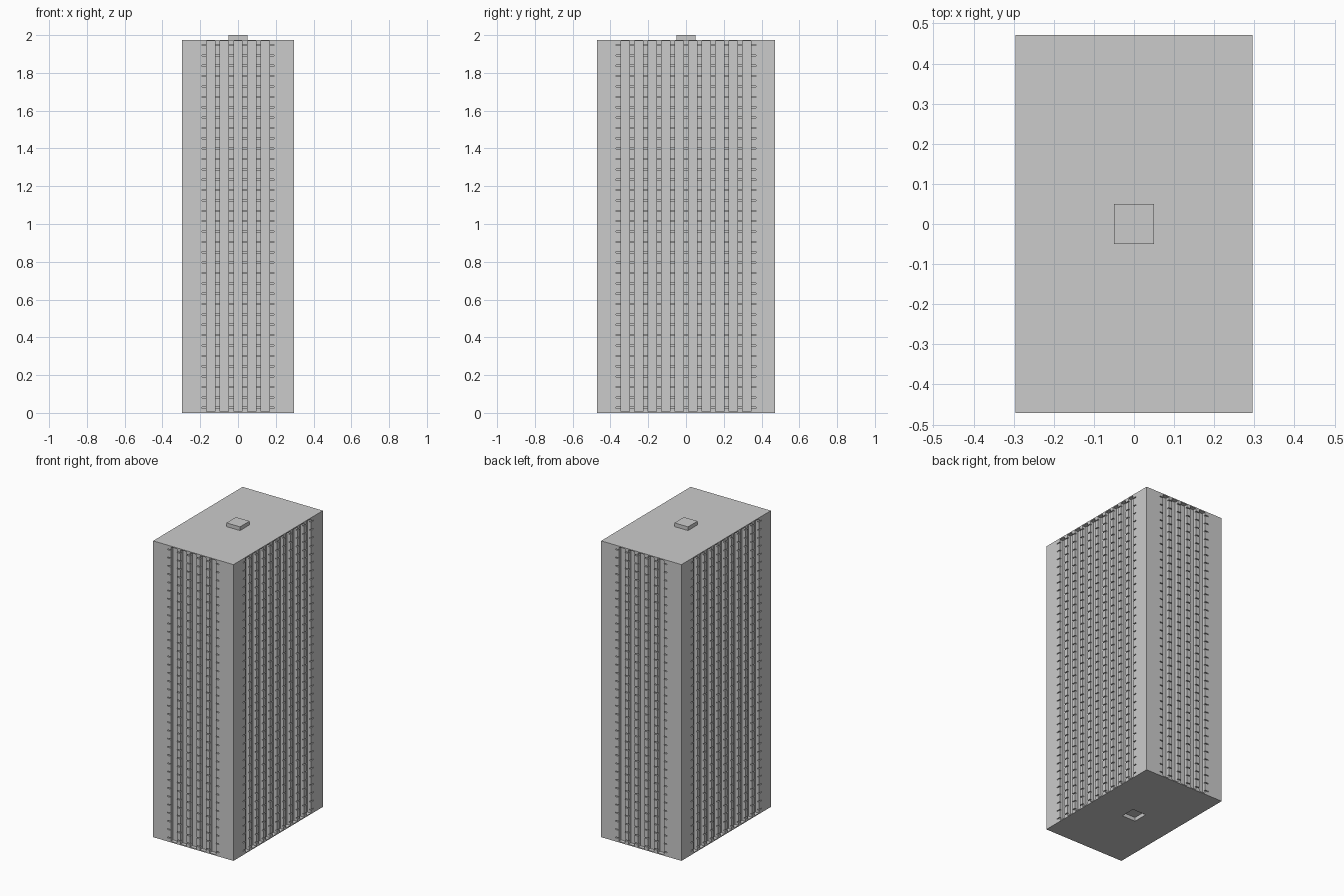
import bpy
import bmesh
from mathutils import Matrix, Vector

cube = bpy.data.objects.get("Cube")
if cube:
    bpy.data.objects.remove(cube, do_unlink=True)

HALF_X, HALF_Y, ROOF = 0.296, 0.471, 1.975
PITCH, GROOVE_W, GROOVE_D = 0.0717, 0.045, 0.025
SLIT_H, SLIT_D, FLOORS = 0.006, 0.01, 36
BLOCK = 0.1

concrete = bpy.data.materials.new("concrete grey")
concrete.use_nodes = True
concrete.diffuse_color = (0.6, 0.6, 0.6, 1)
concrete.node_tree.nodes["Principled BSDF"].inputs["Base Color"].default_value = (0.6, 0.6, 0.6, 1)


def make_boxes(name, boxes):
    """One object made of axis-aligned boxes given as (centre, size)."""
    bm = bmesh.new()
    for centre, size in boxes:
        matrix = Matrix.Translation(centre) @ Matrix.Diagonal((*size, 1))
        bmesh.ops.create_cube(bm, size=1, matrix=matrix)
    mesh = bpy.data.meshes.new(name)
    bm.to_mesh(mesh)
    bm.free()
    mesh.materials.append(concrete)
    obj = bpy.data.objects.new(name, mesh)
    bpy.context.collection.objects.link(obj)
    return obj


def cut(target, cutter):
    """Subtract the cutter, keep the result and drop the cutter."""
    mod = target.modifiers.new("cut", 'BOOLEAN')
    mod.operation = 'DIFFERENCE'
    mod.solver = 'EXACT'
    mod.object = cutter
    depsgraph = bpy.context.evaluated_depsgraph_get()
    result = bpy.data.meshes.new_from_object(target.evaluated_get(depsgraph))
    target.modifiers.clear()
    target.data = result
    bpy.data.objects.remove(cutter, do_unlink=True)


def on_walls(along, width, depth, z, height, short_wall):
    """A pair of cutter boxes centred on two opposite wall planes."""
    for side in (-1, 1):
        if short_wall:
            yield Vector((along, side * HALF_Y, z)), (width, 2 * depth, height)
        else:
            yield Vector((side * HALF_X, along, z)), (2 * depth, width, height)


# Tower block
tower = make_boxes("tower", [((0, 0, ROOF / 2), (2 * HALF_X, 2 * HALF_Y, ROOF))])

# Vertical window grooves, and thin floor slits across each group of grooves
grooves, slits = [], []
for short_wall, count in ((True, 5), (False, 10)):
    for i in range(count):
        along = (i - (count - 1) / 2) * PITCH
        grooves += on_walls(along, GROOVE_W, GROOVE_D, ROOF / 2, ROOF - 0.014, short_wall)
    span = (count - 1) * PITCH + GROOVE_W + 0.05
    for floor in range(FLOORS):
        z = (floor + 0.5) * ROOF / FLOORS
        slits += on_walls(0, span, SLIT_D, z, SLIT_H, short_wall)

# Square socket in the underside
grooves.append(((0, 0, 0), (BLOCK, BLOCK, 0.05)))

cut(tower, make_boxes("groove_cutter", grooves))
cut(tower, make_boxes("slit_cutter", slits))

# Square roof block
make_boxes("roof_block", [((0, 0, (ROOF + 2) / 2), (BLOCK, BLOCK, 2 - ROOF))])
